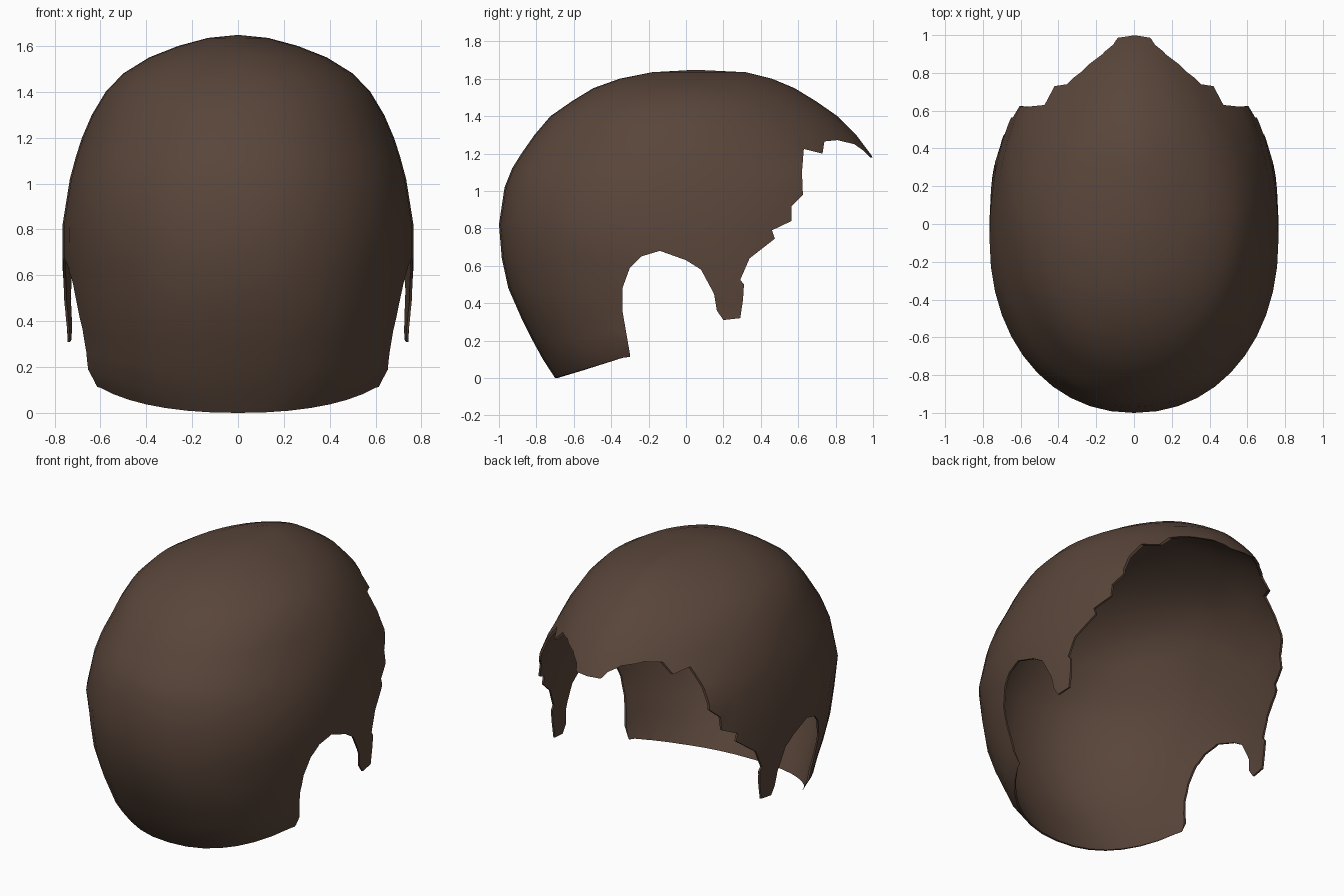
import bpy, bmesh, math

if "Cube" in bpy.data.objects:
    bpy.data.objects.remove(bpy.data.objects["Cube"])

hair = bpy.data.materials.new("dark_brown_hair")
hair.diffuse_color = (0.1, 0.06, 0.042, 1)
hair.use_nodes = True
hair.node_tree.nodes["Principled BSDF"].inputs["Base Color"].default_value = hair.diffuse_color

# height, half width, back y, front y, y of widest point, back roundness, front roundness
SLICES = [
    (0.00, 0.70, -0.70, 0.80, 0.15, 2.2, 2.0),
    (0.10, 0.735, -0.765, 0.86, 0.18, 2.25, 2.0),
    (0.20, 0.742, -0.82, 0.92, 0.20, 2.25, 2.0),
    (0.32, 0.745, -0.88, 0.98, 0.18, 2.3, 2.0),
    (0.48, 0.758, -0.95, 1.04, 0.12, 2.25, 2.0),
    (0.64, 0.765, -0.985, 1.08, 0.02, 2.15, 2.05),
    (0.82, 0.765, -1.00, 1.10, -0.08, 2.12, 2.1),
    (1.02, 0.733, -0.97, 1.08, -0.05, 2.1, 2.1),
    (1.12, 0.706, -0.93, 1.035, -0.02, 2.1, 1.98),
    (1.20, 0.68, -0.88, 0.985, 0.03, 2.1, 1.78),
    (1.30, 0.637, -0.81, 0.91, 0.02, 2.1, 1.75),
    (1.40, 0.577, -0.725, 0.81, 0.0, 2.1, 1.75),
    (1.48, 0.500, -0.61, 0.695, 0.0, 2.1, 1.75),
    (1.55, 0.387, -0.495, 0.58, 0.0, 2.05, 1.78),
    (1.60, 0.26, -0.355, 0.46, 0.0, 2.0, 1.8),
    (1.635, 0.13, -0.18, 0.32, 0.02, 2.0, 1.8),
]
SEGS = 44

# side outline of the face, sideburn and ear opening
HAIRLINE = [
    (1.4, 1.12), (0.985, 1.18), (0.95, 1.215), (0.90, 1.25), (0.81, 1.272),
    (0.74, 1.265), (0.73, 1.20), (0.63, 1.225), (0.62, 1.10), (0.625, 0.98),
    (0.565, 0.92), (0.565, 0.84), (0.46, 0.79), (0.475, 0.745), (0.34, 0.64),
    (0.29, 0.525), (0.31, 0.50), (0.305, 0.42), (0.29, 0.32), (0.20, 0.31),
    (0.165, 0.36), (0.15, 0.45), (0.08, 0.58), (0.0, 0.63), (-0.14, 0.68),
    (-0.24, 0.65), (-0.30, 0.59), (-0.34, 0.48), (-0.34, 0.36), (-0.30, 0.13),
    (-0.28, -0.4), (1.4, -0.4),
]


def in_opening(y, z):
    inside = False
    for (y0, z0), (y1, z1) in zip(HAIRLINE, HAIRLINE[1:] + HAIRLINE[:1]):
        if (z0 > z) != (z1 > z) and y < y0 + (z - z0) * (y1 - y0) / (z1 - z0):
            inside = not inside
    return inside


def thickness(y, z):
    """The hair thins out towards the hairline."""
    if in_opening(y, z):
        return 0.01
    d = min(math.hypot(y - p, z - q) for p, q in HAIRLINE)
    return 0.01 + 0.018 * min(1, d / 0.3)


def power(v, e):
    return math.copysign(abs(v) ** e, v)


def make_object(name, bm):
    bmesh.ops.recalc_face_normals(bm, faces=bm.faces)
    mesh = bpy.data.meshes.new(name)
    bm.to_mesh(mesh)
    bm.free()
    mesh.materials.append(hair)
    ob = bpy.data.objects.new(name, mesh)
    bpy.context.collection.objects.link(ob)
    return ob


def skull(name, inner):
    """Closed head form lofted from egg-shaped rings."""
    bm = bmesh.new()
    rings = []
    drop = 0.03 if inner else 0
    for i, (z, w, back, front, mid, round_back, round_front) in enumerate(SLICES):
        ring = []
        for k in range(SEGS):
            a = 2 * math.pi * k / SEGS
            s, c = math.sin(a), math.cos(a)
            e = 2 / (round_front if s > 0 else round_back)
            reach = front - mid if s > 0 else mid - back
            cx, sy = power(c, e), power(s, e)
            y = mid + reach * sy
            # the nape edge rises towards the ears
            lift = 0.3 * (min(y, -0.3) + 0.7) * max(0, 1 - z / 0.5)
            zz = z + max(lift, 0)
            t = thickness(y, zz) if inner else 0
            zz -= drop if i == 0 else t * z / 1.65
            ring.append(bm.verts.new(((w - t) * cx, mid + (reach - t) * sy, zz)))
        rings.append(ring)
    for lo, hi in zip(rings, rings[1:]):
        for k in range(SEGS):
            n = (k + 1) % SEGS
            bm.faces.new((lo[k], lo[n], hi[n], hi[k]))
    for ring, y, z in ((rings[0], 0, -drop), (rings[-1], 0.05, 1.648 - drop)):
        tip = bm.verts.new((0, y, z))
        for k in range(SEGS):
            bm.faces.new((ring[k], ring[(k + 1) % SEGS], tip))
    return make_object(name, bm)


def prism(name, outline):
    bm = bmesh.new()
    sides = [[bm.verts.new((x, y, z)) for y, z in outline] for x in (-1.2, 1.2)]
    for side in sides:
        bm.faces.new(side)
    for k in range(len(outline)):
        n = (k + 1) % len(outline)
        bm.faces.new((sides[0][k], sides[0][n], sides[1][n], sides[1][k]))
    return make_object(name, bm)


# hollow hair shell with the opening cut away
shell = skull("hair_shell", False)
cutters = [skull("inner_head_cutter", True), prism("face_opening_cutter", HAIRLINE)]
bpy.context.view_layer.objects.active = shell
shell.select_set(True)
for cutter in cutters:
    mod = shell.modifiers.new("cut", "BOOLEAN")
    mod.operation = "DIFFERENCE"
    mod.solver = "EXACT"
    mod.object = cutter
    bpy.ops.object.modifier_apply(modifier=mod.name)
for cutter in cutters:
    bpy.data.objects.remove(cutter)
bpy.ops.object.shade_smooth_by_angle(angle=math.radians(40))
